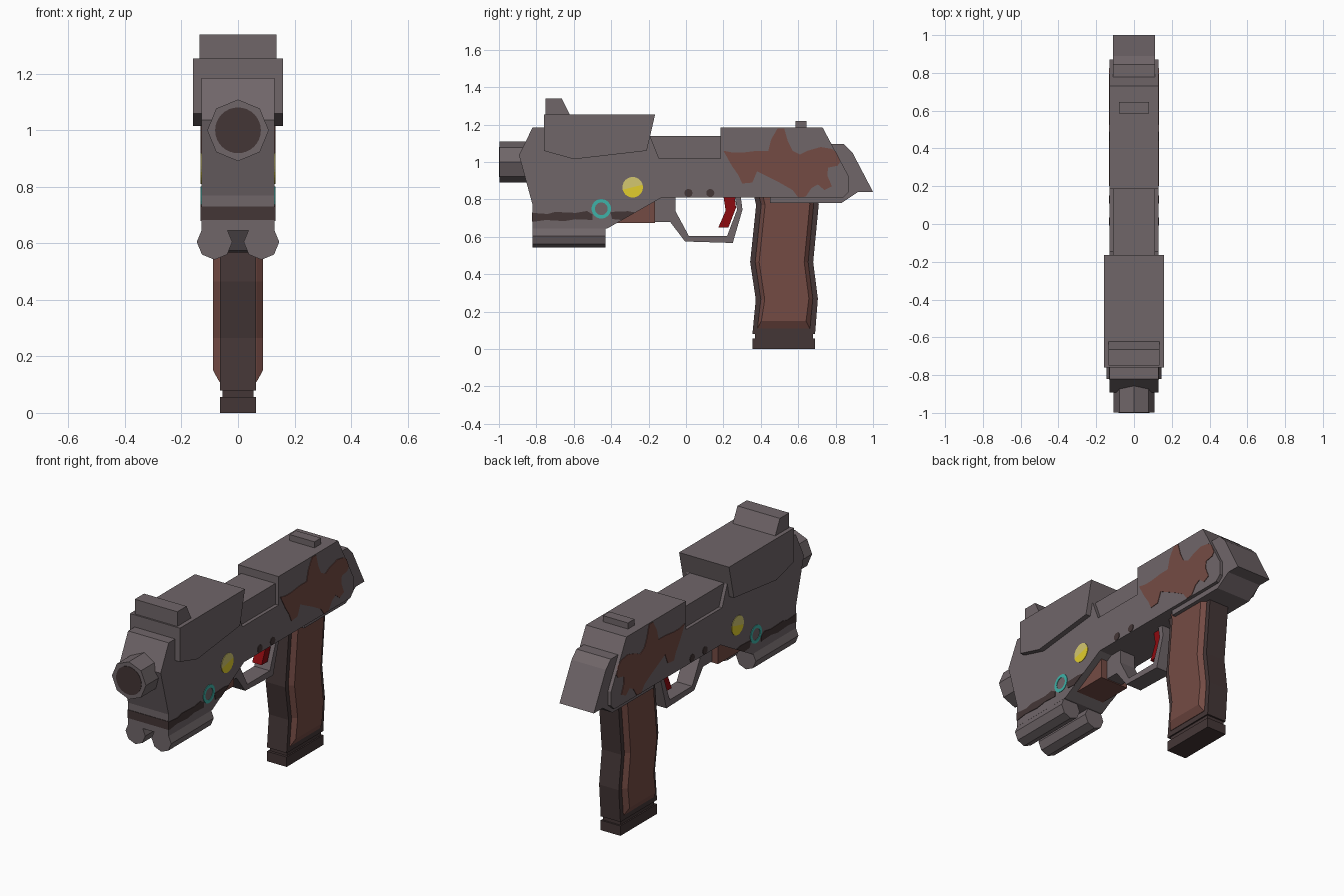
import bpy, bmesh, math


def material(name, rgb):
    m = bpy.data.materials.new(name)
    lin = [(c / 255 / 12.92) if c < 10 else ((c / 255 + 0.055) / 1.055) ** 2.4 for c in rgb]
    m.diffuse_color = (*lin, 1)
    return m


GREY = material("gunmetal grey", (112, 102, 105))
BROWN = material("rust brown", (116, 75, 68))
DARK = material("dark brown", (68, 54, 54))
RED = material("trigger red", (140, 10, 15))
YELLOW = material("bright yellow", (226, 206, 45))
PALE = material("pale yellow", (211, 199, 112))
TEAL = material("teal", (62, 178, 168))


def loft(name, sections, mat):
    """Closed solid through a list of equally long point rings."""
    bm = bmesh.new()
    rings = [[bm.verts.new(p) for p in s] for s in sections]
    n = len(rings[0])
    for a, b in zip(rings, rings[1:]):
        for i in range(n):
            j = (i + 1) % n
            bm.faces.new((a[i], a[j], b[j], b[i]))
    bm.faces.new(rings[0])
    bm.faces.new(rings[-1])
    bmesh.ops.recalc_face_normals(bm, faces=bm.faces)
    me = bpy.data.meshes.new(name)
    bm.to_mesh(me)
    bm.free()
    me.materials.append(mat)
    ob = bpy.data.objects.new(name, me)
    bpy.context.collection.objects.link(ob)
    return ob


def at_x(x, pts):
    return [(x, y, z) for y, z in pts]


def slab(name, pts, half, mat):
    """Side profile (y, z) extruded evenly to both sides."""
    return loft(name, [at_x(-half, pts), at_x(half, pts)], mat)


def mirror(ob):
    ob.modifiers.new("mirror", 'MIRROR').use_axis = (True, False, False)
    return ob


def plate(name, pts, mat, x=0.13):
    """Thin painted marking on both body sides."""
    return mirror(loft(name, [at_x(x - 0.002, pts), at_x(x + 0.003, pts)], mat))


def box(name, x, y0, y1, z0, z1, mat):
    return slab(name, [(y0, z0), (y1, z0), (y1, z1), (y0, z1)], x, mat)


def arc(cu, cv, r, a0, a1, n):
    return [(cu + r * math.cos(math.radians(a0 + (a1 - a0) * i / n)),
             cv + r * math.sin(math.radians(a0 + (a1 - a0) * i / n))) for i in range(n + 1)]


def rod(name, cx, cz, r, y0, y1, n, mat):
    ring = arc(cx, cz, r, 0, 360, n)[:-1]
    return loft(name, [[(x, y, z) for x, z in ring] for y in (y0, y1)], mat)


# Main body and the parts on top of it
slab("body", [(-0.82, 1.185), (-0.893, 1.037), (-0.82, 0.77), (-0.82, 0.645), (-0.42, 0.645),
              (-0.13, 0.81), (0.84, 0.81), (0.872, 0.84), (0.872, 0.92), (0.73, 1.185),
              (0.185, 1.185), (0.185, 1.02), (-0.145, 1.02), (-0.21, 1.185)], 0.13, GREY)
slab("middle_bridge", [(-0.25, 1.0), (0.2, 1.0), (0.2, 1.14), (-0.25, 1.14)], 0.11, GREY)
slab("front_cover", [(-0.76, 1.255), (-0.76, 1.06), (-0.60, 1.015), (-0.21, 1.06), (-0.165, 1.255)],
     0.16, GREY)
slab("front_sight", [(-0.75, 1.25), (-0.75, 1.34), (-0.665, 1.34), (-0.62, 1.25)], 0.136, GREY)
box("rear_sight", 0.08, 0.585, 0.645, 1.18, 1.22, GREY)
slab("rear_cap", [(0.70, 1.095), (0.845, 1.095), (0.89, 1.05), (1.0, 0.84), (0.92, 0.84),
                  (0.83, 0.78), (0.45, 0.78), (0.45, 0.85), (0.70, 0.85)], 0.11, GREY)

# Barrel with dark bore
rod("barrel", 0, 1.0, 0.109, -0.998, -0.84, 8, GREY)
rod("bore", 0, 1.0, 0.081, -1.0, -0.995, 32, DARK)

# Twin tubes below the front
mirror(rod("under_tube", 0.083, 0.605, 0.063, -0.82, -0.43, 8, GREY))

# Block, trigger guard and trigger
slab("under_block", [(-0.37, 0.675), (-0.165, 0.675), (-0.165, 0.82), (-0.37, 0.82)][:3]
     + [(-0.2, 0.82)], 0.09, BROWN)
slab("trigger_guard", [(-0.165, 0.82), (-0.165, 0.68), (-0.085, 0.68), (-0.005, 0.575),
                       (0.25, 0.567), (0.302, 0.745), (0.292, 0.82), (0.26, 0.82), (0.273, 0.745),
                       (0.22, 0.605), (0.015, 0.605), (-0.055, 0.735), (-0.055, 0.82)], 0.05, GREY)
slab("trigger", [(0.20, 0.82), (0.26, 0.82), (0.267, 0.755), (0.227, 0.65), (0.173, 0.65),
                 (0.212, 0.74)], 0.03, RED)


# Grip core, side panels and magazine foot
def grip_outline(inset, bottom):
    left = [(0.363, 0.82), (0.375, 0.77), (0.343, 0.465), (0.373, 0.265), (0.355, bottom)]
    right = [(0.69, bottom), (0.705, 0.27), (0.68, 0.465), (0.71, 0.775), (0.70, 0.82)]
    return [(y + inset, z) for y, z in left] + [(y - inset, z) for y, z in right]


slab("grip_core", grip_outline(0, 0.08), 0.063, DARK)
mirror(loft("grip_panel", [at_x(0.06, grip_outline(0.026, 0.11)), at_x(0.066, grip_outline(0.028, 0.11)),
                           at_x(0.088, grip_outline(0.048, 0.15))], BROWN))
box("magazine_neck", 0.055, 0.37, 0.68, 0.05, 0.085, DARK)
box("magazine_foot", 0.063, 0.355, 0.69, 0, 0.057, DARK)

# Rust patch on the rear sides (traced in hundredths of a unit)
rust = [(20, 106), (25, 105), (30, 105), (38, 106), (44, 106), (455, 112), (49, 118), (525, 118),
        (545, 111), (57, 106), (61, 104), (65, 106), (72, 108), (78, 107), (805, 105), (825, 100),
        (81, 98), (76, 97), (755, 93), (78, 87), (74, 85), (705, 88), (67, 86), (64, 815),
        (60, 81), (57, 85), (50, 89), (42, 93), (38, 95), (355, 89), (30, 885), (28, 93), (245, 98)]
plate("rust_patch", [tuple(v / (1000 if v > 200 else 100) for v in p) for p in rust], BROWN)

# Dark band low on the front and sides
plate("band_front_part", [(-0.82, 0.728), (-0.74, 0.722), (-0.70, 0.733), (-0.59, 0.728), (-0.53, 0.738),
                          (-0.50, 0.72), (-0.50, 0.69), (-0.59, 0.694), (-0.65, 0.684),
                          (-0.75, 0.69), (-0.82, 0.68)], DARK)
plate("band_rear_part", [(-0.405, 0.733), (-0.31, 0.737), (-0.272, 0.73), (-0.342, 0.69), (-0.395, 0.695)],
      DARK)
box("band_nose", 0.132, -0.823, -0.818, 0.682, 0.73, DARK)

# Yellow two-tone dots, teal rings and dark pin holes
plate("dot_upper", arc(-0.285, 0.865, 0.055, 14, 194, 16), PALE)
plate("dot_lower", arc(-0.285, 0.865, 0.055, 194, 374, 16), YELLOW)
for i in range(2):
    a0, a1 = 180 * i, 180 * i + 180
    plate("teal_half_ring", arc(-0.453, 0.75, 0.052, a0, a1, 14) + arc(-0.453, 0.75, 0.034, a1, a0, 14), TEAL)
for y in (0.013, 0.13):
    plate("pin_hole", arc(y, 0.834, 0.022, 0, 360, 12)[:-1], DARK)
